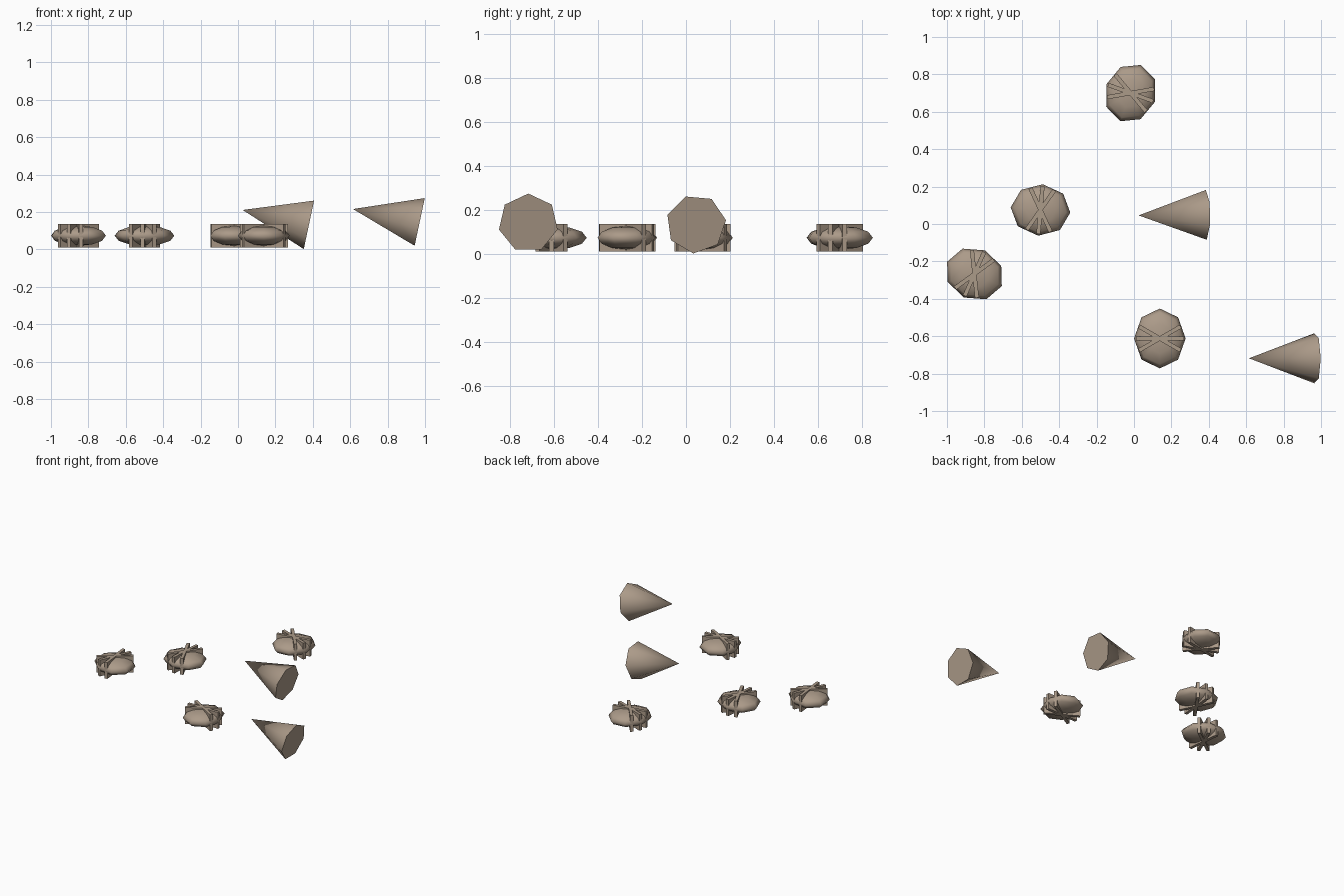
import bpy, bmesh
from math import radians, sin, cos, tau
from mathutils import Vector, Matrix

cube = bpy.data.objects.get("Cube")
if cube:
    bpy.data.objects.remove(cube, do_unlink=True)

# One warm tan material for everything
tan_mat = bpy.data.materials.new("warm_tan")
tan_mat.use_nodes = True
colour = (0.41, 0.325, 0.25, 1)
tan_mat.diffuse_color = colour
tan_mat.node_tree.nodes["Principled BSDF"].inputs["Base Color"].default_value = colour


def add_object(name, bm):
    bmesh.ops.recalc_face_normals(bm, faces=bm.faces)
    mesh = bpy.data.meshes.new(name)
    bm.to_mesh(mesh)
    bm.free()
    mesh.materials.append(tan_mat)
    obj = bpy.data.objects.new(name, mesh)
    bpy.context.collection.objects.link(obj)
    return obj


def add_pod(label, x, y, turn):
    """Flattened eight-sided pod wrapped by three crossing upright slats."""
    place = Matrix.Translation((x, y, 0.073)) @ Matrix.Rotation(radians(turn), 4, 'Z')
    bm = bmesh.new()
    bmesh.ops.create_uvsphere(bm, u_segments=8, v_segments=6, radius=1,
                              matrix=place @ Matrix.Diagonal((0.138, 0.16, 0.054, 1)))
    for face in bm.faces:
        face.smooth = True
    add_object(label + "_pod", bm)

    bm = bmesh.new()
    for angle in (-30, 0, 30):
        bmesh.ops.create_cube(bm, size=1, matrix=place
                              @ Matrix.Rotation(radians(angle), 4, 'Z')
                              @ Matrix.Diagonal((0.256, 0.022, 0.124, 1)))
    add_object(label + "_slats", bm)


def add_cone(label, centre, first_angle, radius=0.137, length=0.363, tilt=radians(12)):
    """Seven-sided cone lying on its side, tip raised towards -x."""
    centre = Vector(centre)
    axis = Vector((cos(tilt), 0, -sin(tilt)))
    up = Vector((sin(tilt), 0, cos(tilt)))
    side = Vector((0, 1, 0))
    bm = bmesh.new()
    tip = bm.verts.new(centre - axis * length)
    ring = []
    for i in range(7):
        a = radians(first_angle) + tau * i / 7
        ring.append(bm.verts.new(centre + radius * (side * cos(a) + up * sin(a))))
    base = bm.faces.new(ring)
    for i in range(7):
        bm.faces.new((tip, ring[i], ring[(i + 1) % 7])).smooth = True
    # Keep the rim crisp
    for edge in base.edges:
        edge.smooth = False
    add_object(label + "_cone", bm)


# Four scattered pods
add_pod("back", -0.018, 0.70, -20)
add_pod("middle", -0.50, 0.075, 85)
add_pod("right", -0.853, -0.267, 66)
add_pod("front", 0.138, -0.612, 0)

# Two fallen cones
add_cone("inner", (0.38, 0.046, 0.135), 7.6)
add_cone("outer", (0.97, -0.718, 0.14), 90)
